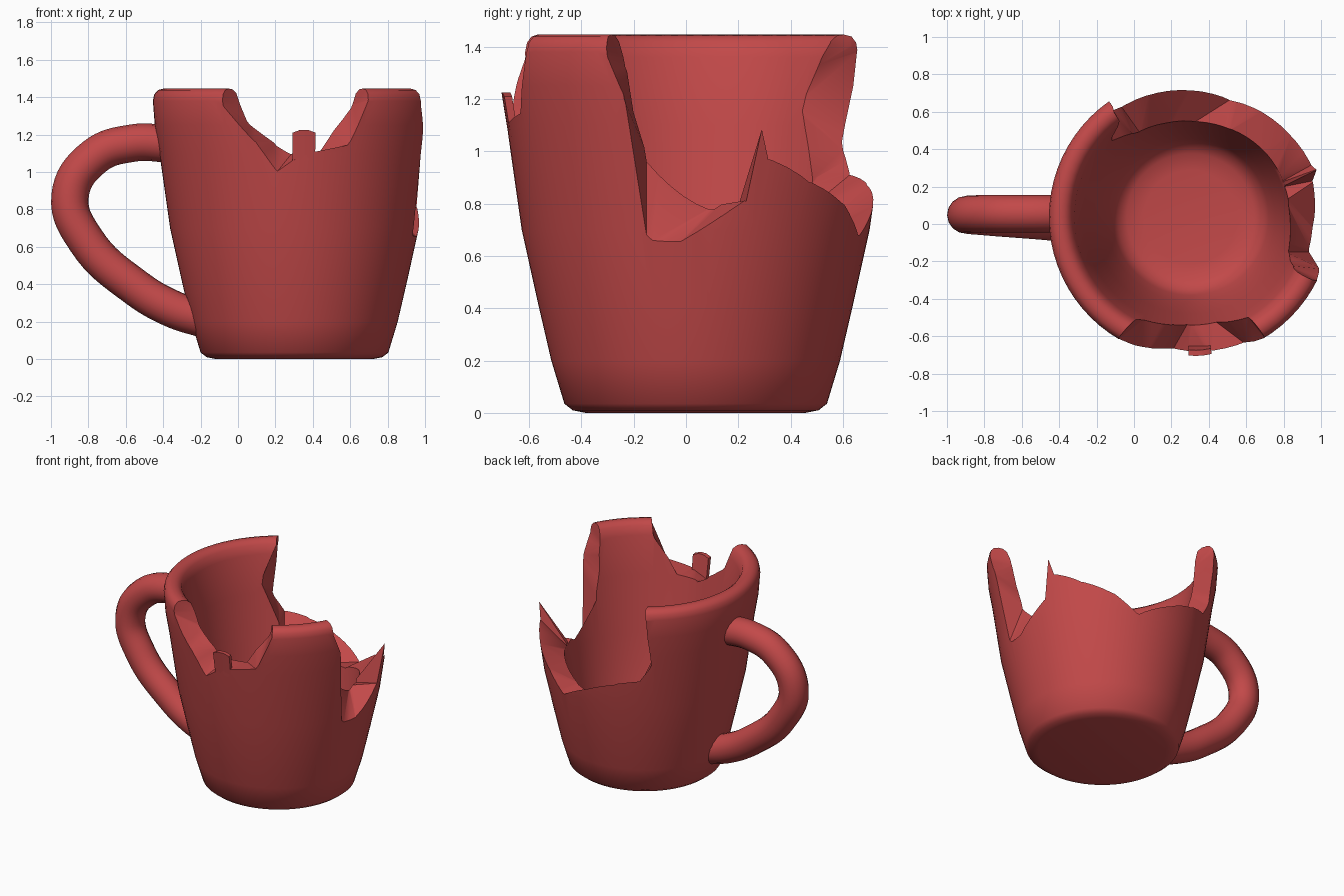
import bpy, bmesh, math
from mathutils import Vector

if "Cube" in bpy.data.objects:
    bpy.data.objects.remove(bpy.data.objects["Cube"])

CX, CY = 0.302, 0.037   # axis of the cup

red = bpy.data.materials.new("red_glaze")
red.diffuse_color = (0.54, 0.066, 0.066, 1)
red.use_nodes = True
red.node_tree.nodes["Principled BSDF"].inputs["Base Color"].default_value = red.diffuse_color

OUTER = [(0.42, 0), (0.47, 0.01), (0.502, 0.035), (0.552, 0.2), (0.603, 0.42), (0.665, 0.7),
         (0.722, 1.1), (0.747, 1.25), (0.757, 1.38), (0.75, 1.415), (0.73, 1.438), (0.70, 1.446)]
INNER = [(0.67, 1.442), (0.642, 1.42), (0.62, 1.36), (0.577, 1.1), (0.517, 0.7), (0.485, 0.52),
         (0.453, 0.38), (0.418, 0.25), (0.39, 0.188), (0.34, 0.155), (0.25, 0.142)]


def polar(deg, r, z):
    a = math.radians(deg)
    return Vector((CX + r * math.cos(a), CY + r * math.sin(a), z))


def radius(profile, z):
    """Wall radius at height z, by linear interpolation."""
    pts = sorted((p[1], p[0]) for p in profile)
    for (z0, r0), (z1, r1) in zip(pts, pts[1:]):
        if z0 <= z <= z1 and z1 > z0:
            return r0 + (r1 - r0) * (z - z0) / (z1 - z0)
    return pts[-1][1]


def bridge(bm, rows):
    """Join cross-sections into a closed solid with end caps."""
    n = len(rows[0])
    for a, b in zip(rows, rows[1:]):
        for k in range(n):
            j = (k + 1) % n
            bm.faces.new((a[k], a[j], b[j], b[k]))
    bm.faces.new(rows[0])
    bm.faces.new(rows[-1])


def finish(name, bm):
    bmesh.ops.recalc_face_normals(bm, faces=bm.faces)
    me = bpy.data.meshes.new(name)
    bm.to_mesh(me)
    bm.free()
    ob = bpy.data.objects.new(name, me)
    bpy.context.collection.objects.link(ob)
    me.materials.append(red)
    return ob


def smooth(ob):
    bpy.ops.object.select_all(action='DESELECT')
    ob.select_set(True)
    bpy.context.view_layer.objects.active = ob
    bpy.ops.object.shade_smooth_by_angle(angle=math.radians(40))


# Cup body: lathed wall with floor
bm = bmesh.new()
N = 72
bridge(bm, [[bm.verts.new(polar(360 * k / N, r, z)) for k in range(N)] for r, z in OUTER + INNER])
cup = finish("cup", bm)


# Cutter that removes the wall above a jagged break line
# each point: outer angle, outer height, inner angle, inner height
def notch_cutter(name, line):
    bm = bmesh.new()
    rows = []
    for ao, zo, ai, zi in line:
        po = polar(ao, radius(OUTER, zo), zo)
        pi = polar(ai, radius(INNER, zi), zi)
        d = (po - pi) * 0.12
        zl, zh = (pi - d).z, (po + d).z
        rows.append([bm.verts.new(v) for v in
                     (polar(ai, 0.3, zl), pi - d, po + d, polar(ao, 1.0, zh),
                      polar(ao, 1.0, 2.5), po + d + Vector((0, 0, 2.5 - zh)),
                      pi - d + Vector((0, 0, 2.5 - zl)), polar(ai, 0.3, 2.5))])
    bridge(bm, rows)
    bmesh.ops.triangulate(bm, faces=bm.faces)
    return finish(name, bm)


front_break = notch_cutter("front_break_cutter", [
    (-121, 1.55, -121.5, 1.55), (-120.4, 1.36, -118, 1.36), (-107.5, 1.17, -113, 1.25),
    (-98, 1.01, -99.5, 1.14), (-91, 1.06, -91, 1.10),
    (-80.5, 1.11, -78, 1.11), (-66.5, 1.155, -69.5, 1.22), (-58.5, 1.385, -60, 1.36),
    (-57.5, 1.55, -55.5, 1.55)])

back_break = notch_cutter("back_break_cutter", [
    (-27.5, 1.55, -28.5, 1.55), (-26.5, 1.36, -26, 1.32), (-21.7, 1.2, -24, 1.15),
    (-16.5, 0.68, -19.7, 0.96), (-5, 0.655, 8, 0.78),
    (16.5, 0.81, 18, 0.785), (20.7, 1.08, 21, 0.80), (23.5, 0.97, 24, 0.80),
    (40, 0.88, 40, 0.78), (56, 0.80, 54, 0.74), (70, 0.68, 67, 0.69),
    (90, 0.79, 90, 0.68), (108, 0.87, 105, 0.72), (122, 0.91, 121, 0.80),
    (124.5, 1.02, 125, 0.88), (125, 1.2, 126, 1.2), (125.4, 1.55, 126.5, 1.55)])

# Wedge chipped off the inside of the back-left break
bm = bmesh.new()
for p in ((124, 0.5, 0.86), (138, 0.56, 1.18), (124, 0.6, 1.5), (122, 0.78, 1.45),
          (125.3, 0.76, 1.38), (127.5, 0.73, 1.02), (122, 0.74, 0.93)):
    bm.verts.new(polar(*p))
bmesh.ops.convex_hull(bm, input=bm.verts)
chip = finish("chip_cutter", bm)

for cutter in (front_break, back_break, chip):
    m = cup.modifiers.new("cut", 'BOOLEAN')
    m.operation, m.solver, m.object = 'DIFFERENCE', 'EXACT', cutter
    bpy.context.view_layer.objects.active = cup
    bpy.ops.object.modifier_apply(modifier=m.name)
    bpy.data.objects.remove(cutter)
smooth(cup)

# Thin sliver left standing in the front break
bm = bmesh.new()
rows = []
for i in range(4):
    a = -90.8 + 9.6 * i / 3
    top = 1.225 if i in (1, 2) else 1.21
    rows.append([bm.verts.new(polar(a, radius(OUTER, z) - d, z))
                 for z, d in ((1.0, 0.002), (top, 0), (top, 0.03), (1.0, 0.03))])
bridge(bm, rows)
smooth(finish("rim_sliver", bm))

# Handle: round tube along a curve
path = [(-0.36, 0.055, 1.15), (-0.56, 0.055, 1.155), (-0.77, 0.055, 1.08), (-0.898, 0.05, 0.87),
        (-0.81, 0.04, 0.63), (-0.55, 0.02, 0.385), (-0.35, 0.005, 0.268), (-0.17, 0.0, 0.21)]
cu = bpy.data.curves.new("handle", 'CURVE')
cu.dimensions = '3D'
cu.bevel_depth, cu.bevel_resolution, cu.resolution_u = 0.1, 6, 8
cu.use_fill_caps = True
sp = cu.splines.new('BEZIER')
sp.bezier_points.add(len(path) - 1)
for bp, co in zip(sp.bezier_points, path):
    bp.co = co
    bp.handle_left_type = bp.handle_right_type = 'AUTO'
handle = bpy.data.objects.new("handle", cu)
bpy.context.collection.objects.link(handle)
cu.materials.append(red)
bpy.ops.object.select_all(action='DESELECT')
handle.select_set(True)
bpy.context.view_layer.objects.active = handle
bpy.ops.object.convert(target='MESH')
smooth(handle)
